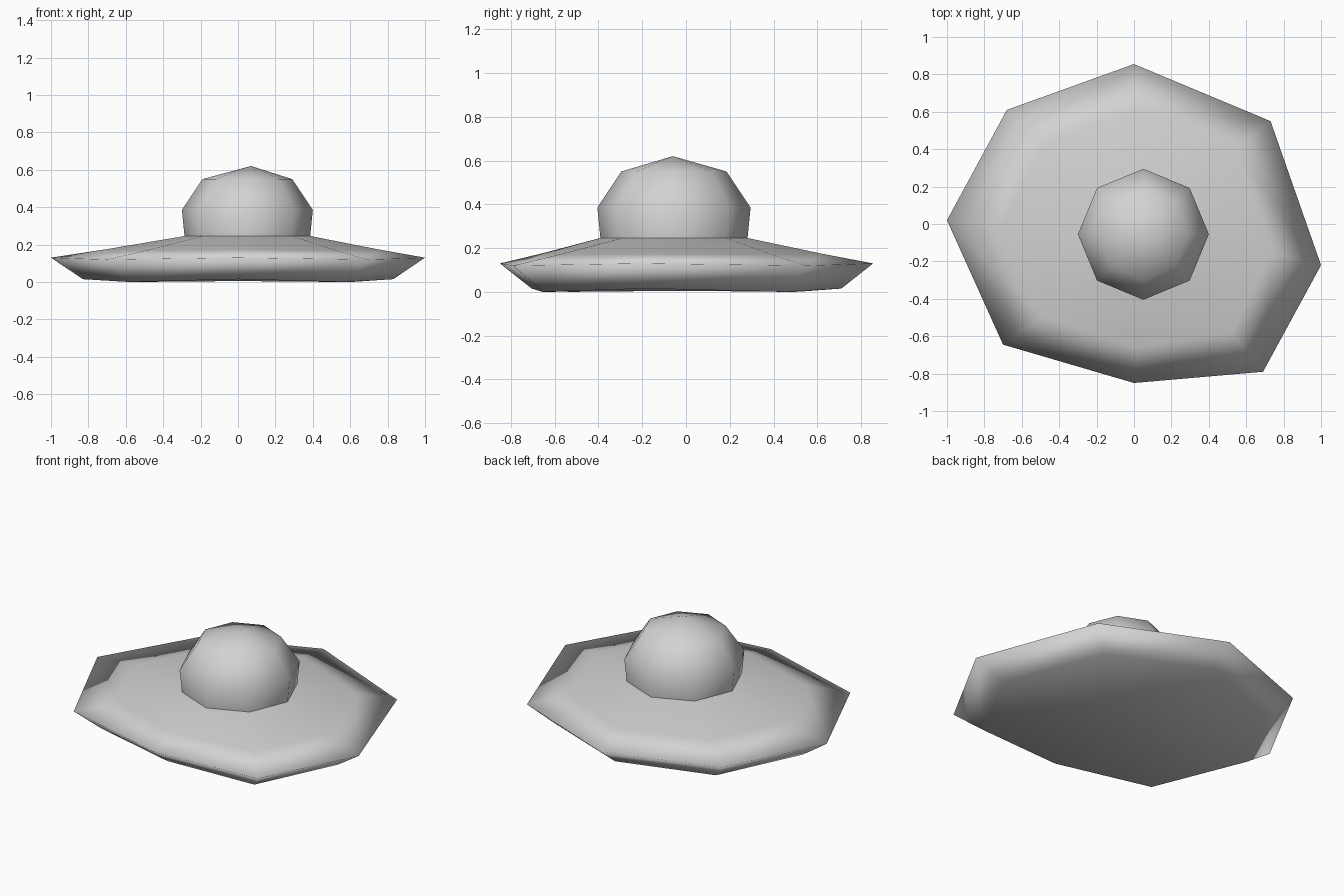
import bpy
import bmesh
from math import cos, sin, pi
from mathutils import Vector

cube = bpy.data.objects.get("Cube")
if cube:
    bpy.data.objects.remove(cube, do_unlink=True)

# One plain grey for everything
grey = bpy.data.materials.new("light_grey")
grey.use_nodes = True
tone = (0.65, 0.65, 0.65, 1)
grey.diffuse_color = tone
grey.node_tree.nodes["Principled BSDF"].inputs["Base Color"].default_value = tone


def loft(name, rings, top=None, bottom=None):
    """Skin stacked rings from bottom to top, closing the ends with fans."""
    bm = bmesh.new()
    loops = [[bm.verts.new(p) for p in ring] for ring in rings]
    n = len(loops[0])
    for low, high in zip(loops, loops[1:]):
        for i in range(n):
            j = (i + 1) % n
            bm.faces.new((low[i], low[j], high[j], high[i]))
    for tip, loop in ((top, loops[-1]), (bottom, loops[0])):
        if tip:
            v = bm.verts.new(tip)
            for i in range(n):
                bm.faces.new((loop[i], loop[(i + 1) % n], v))
    bmesh.ops.recalc_face_normals(bm, faces=bm.faces)
    for f in bm.faces:
        f.smooth = True
    mesh = bpy.data.meshes.new(name)
    bm.to_mesh(mesh)
    bm.free()
    mesh.materials.append(grey)
    obj = bpy.data.objects.new(name, mesh)
    bpy.context.collection.objects.link(obj)
    return obj


CENTRE = Vector((0.05, -0.055, 0))


def octagon(r, z):
    return [CENTRE + Vector((r * cos(i * pi / 4), r * sin(i * pi / 4), z))
            for i in range(8)]


# Brim: uneven eight-sided disc, listed counter-clockwise from its left side
edge = [(1.0, -0.22), (0.73, 0.55), (0, 0.855), (-0.68, 0.61),
        (-1.0, 0.02), (-0.70, -0.645), (0, -0.85), (0.69, -0.79)]
rim = [Vector((x, y, 0.13 if i % 2 == 0 else 0.12))
       for i, (x, y) in enumerate(edge)]
underside = [Vector((p.x * 0.83, p.y * 0.83, 0.015 if i % 2 == 0 else 0))
             for i, p in enumerate(rim)]
neck = octagon(0.34, 0.245)
shoulder = [p.lerp(q, 0.42) - Vector((0, 0, 0.003)) for p, q in zip(rim, neck)]
loft("brim", [underside, rim, shoulder, neck],
     top=CENTRE + Vector((0, 0, 0.245)), bottom=(0, 0, 0.005))

# Crown: faceted dome rising from the neck
loft("crown", [octagon(0.335, 0.235), octagon(0.35, 0.385), octagon(0.24, 0.55)],
     top=(0.07, -0.06, 0.62))
